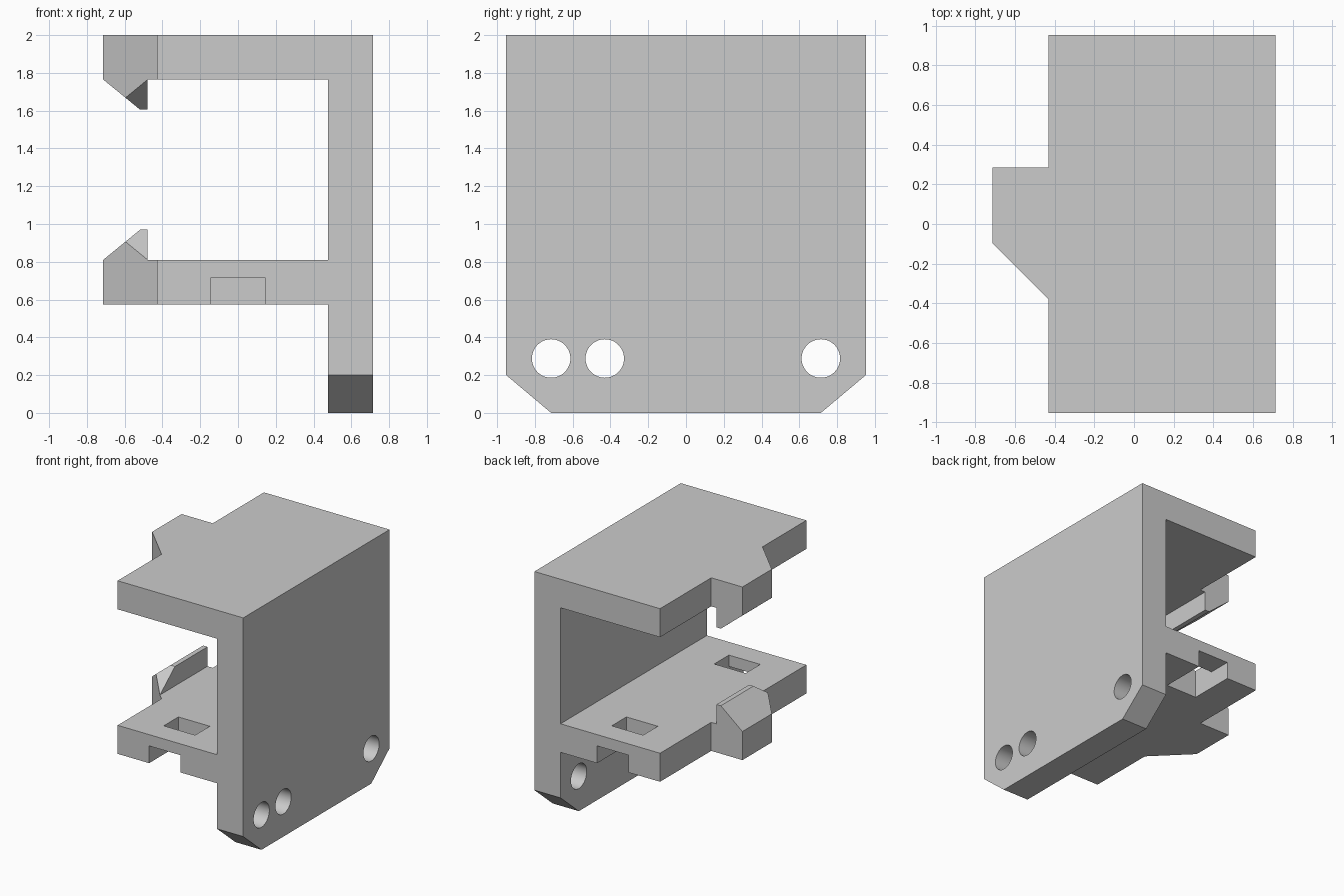
import bpy, bmesh
from mathutils import Vector

cube = bpy.data.objects.get("Cube")
if cube:
    bpy.data.objects.remove(cube, do_unlink=True)

grey = bpy.data.materials.new("plain grey")
grey.use_nodes = True
COLOUR = (0.6, 0.6, 0.6, 1)
grey.diffuse_color = COLOUR
grey.node_tree.nodes["Principled BSDF"].inputs["Base Color"].default_value = COLOUR

FRONT, BACK = -0.952, 0.952
PLATE_X, WALL_X, SIDE_X = -0.43, 0.476, 0.714
SHELF_LOW, SHELF_TOP = 0.575, 0.81
MIRROR_SUM = 2.575   # height of a shelf point plus its twin on the top plate


def prism(name, points, offset):
    """Extrude a closed 3D outline along an offset."""
    bm = bmesh.new()
    base = bm.faces.new([bm.verts.new(p) for p in points])
    ext = bmesh.ops.extrude_face_region(bm, geom=[base])
    verts = [g for g in ext["geom"] if isinstance(g, bmesh.types.BMVert)]
    bmesh.ops.translate(bm, verts=verts, vec=offset)
    bmesh.ops.recalc_face_normals(bm, faces=bm.faces)
    mesh = bpy.data.meshes.new(name)
    bm.to_mesh(mesh)
    bm.free()
    mesh.materials.append(grey)
    obj = bpy.data.objects.new(name, mesh)
    bpy.context.collection.objects.link(obj)
    return obj


def box(name, x0, x1, y0, y1, z0, z1):
    return prism(name, [(x0, y0, z0), (x1, y0, z0), (x1, y1, z0), (x0, y1, z0)],
                 (0, 0, z1 - z0))


def boolean(obj, other, operation):
    """Apply a boolean and remove the helper object."""
    other.hide_render = True
    mod = obj.modifiers.new("join", "BOOLEAN")
    mod.operation, mod.object, mod.solver = operation, other, "EXACT"
    graph = bpy.context.evaluated_depsgraph_get()
    mesh = bpy.data.meshes.new_from_object(obj.evaluated_get(graph))
    obj.modifiers.clear()
    obj.data = mesh
    bpy.data.objects.remove(other, do_unlink=True)


# C-shaped bracket: side wall, top plate and shelf
section = [(SIDE_X, 0), (SIDE_X, 2), (PLATE_X, 2), (PLATE_X, 1.765),
           (WALL_X, 1.765), (WALL_X, SHELF_TOP), (PLATE_X, SHELF_TOP),
           (PLATE_X, SHELF_LOW), (WALL_X, SHELF_LOW), (WALL_X, 0)]
bracket = prism("bracket", [(x, FRONT, z) for x, z in section], (0, BACK - FRONT, 0))

for side in (-1, 1):
    # Sloped lower corners of the wall
    corner = [(0.3, side * y, z) for y, z in
              ((0.714, 0), (0.952, 0.2), (1.2, 0.2), (1.2, -0.2), (0.714, -0.2))]
    boolean(bracket, prism("corner_cutter", corner, (0.6, 0, 0)), "DIFFERENCE")
    # L-shaped slots: open notch under the shelf edge, then up through the top
    slot = [(-0.143, side * y, z) for y, z in
            ((0.571, 0.5), (0.571, 0.9), (0.762, 0.9), (0.762, 0.717),
             (1.1, 0.717), (1.1, 0.5))]
    boolean(bracket, prism("slot_cutter", slot, (0.286, 0, 0)), "DIFFERENCE")

# Round screw holes in the wall
for y in (-0.714, -0.43, 0.714):
    bpy.ops.mesh.primitive_cylinder_add(vertices=48, radius=0.102, depth=0.6,
                                        location=(0.6, y, 0.288),
                                        rotation=(0, 1.570796, 0))
    hole = bpy.context.object
    hole.data.materials.append(grey)
    bpy.context.view_layer.update()
    boolean(bracket, hole, "DIFFERENCE")


def clip_tab(name, upper):
    """Tab with a snap hook, bevelled towards the front."""
    def flip(z):
        return MIRROR_SUM - z if upper else z
    profile = [(PLATE_X, SHELF_LOW), (PLATE_X, SHELF_TOP), (-0.478, SHELF_TOP),
               (-0.478, 0.97), (-0.518, 0.97), (-0.714, SHELF_TOP), (-0.714, SHELF_LOW)]
    tab = prism(name, [(x, -0.381, flip(z)) for x, z in profile], (0, 0.667, 0))
    bm = bmesh.new()
    bm.from_mesh(tab.data)
    tilt = -0.82 if upper else 0.82
    cuts = [((PLATE_X, -0.381, 0), (-1, -1, 0)),
            ((0, -0.333, flip(SHELF_TOP)), (0, -tilt, -1 if upper else 1))]
    # Slanted front of the tab
    bmesh.ops.bisect_plane(bm, geom=bm.verts[:] + bm.edges[:] + bm.faces[:],
                           plane_co=cuts[0][0], plane_no=cuts[0][1], clear_outer=True)
    bmesh.ops.holes_fill(bm, edges=[e for e in bm.edges if e.is_boundary])
    bmesh.ops.recalc_face_normals(bm, faces=bm.faces)
    bm.to_mesh(tab.data)
    bm.free()
    # Ramp on the front end of the hook
    rise = Vector((0, 0.3, flip(SHELF_TOP) + tilt * 0.633))
    low = Vector((0, -0.333, flip(SHELF_TOP)))
    ramp = [low, rise, Vector((0, -0.9, rise.z)), Vector((0, -0.9, low.z))]
    for p in ramp:
        p.x = -0.9
    boolean(tab, prism("ramp_cutter", ramp, (0.6, 0, 0)), "DIFFERENCE")
    return tab


boolean(bracket, clip_tab("lower_clip", False), "UNION")
boolean(bracket, clip_tab("upper_clip", True), "UNION")

# Smooth hole walls, crisp edges elsewhere
bpy.ops.object.select_all(action="DESELECT")
bracket.select_set(True)
bpy.context.view_layer.objects.active = bracket
bpy.ops.object.shade_smooth_by_angle(angle=0.5)
